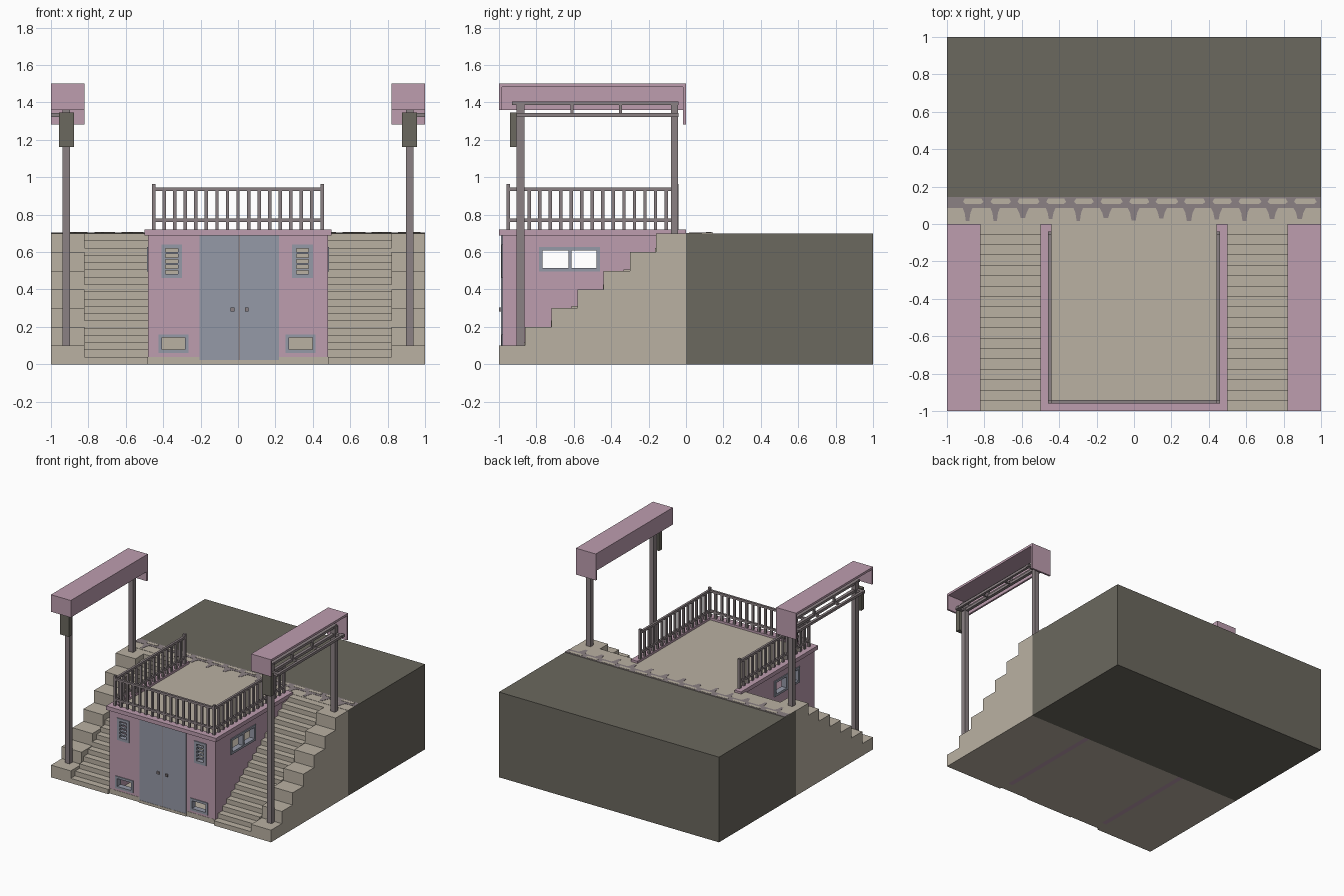
import bpy, bmesh, random
from mathutils import Vector

random.seed(4)
if "Cube" in bpy.data.objects:
    bpy.data.objects.remove(bpy.data.objects["Cube"])


def material(name, rgb):
    m = bpy.data.materials.new(name)
    m.use_nodes = True
    m.diffuse_color = (*rgb, 1)
    m.node_tree.nodes["Principled BSDF"].inputs["Base Color"].default_value = (*rgb, 1)
    return m


SAND = material("sandstone", (0.49, 0.44, 0.365))
PINK = material("dusty pink", (0.51, 0.34, 0.43))
EARTH = material("dark earth", (0.147, 0.138, 0.112))
METAL = material("mauve metal", (0.26, 0.22, 0.23))
BLUE = material("blue grey", (0.30, 0.32, 0.39))


def box(x0, x1, y0, y1, z0, z1):
    """A box as an outline plus the vector it is extruded along."""
    x0, x1 = sorted((x0, x1))
    return [(x0, y0, z0), (x1, y0, z0), (x1, y1, z0), (x0, y1, z0)], (0, 0, z1 - z0)


def build(name, prisms, mat):
    """Make one object from extruded outlines."""
    bm = bmesh.new()
    for outline, vec in prisms:
        face = bm.faces.new([bm.verts.new(p) for p in outline])
        ext = bmesh.ops.extrude_face_region(bm, geom=[face], use_keep_orig=True)
        bmesh.ops.translate(bm, vec=Vector(vec),
                            verts=[g for g in ext["geom"] if isinstance(g, bmesh.types.BMVert)])
    bmesh.ops.recalc_face_normals(bm, faces=bm.faces)
    me = bpy.data.meshes.new(name)
    bm.to_mesh(me)
    bm.free()
    me.materials.append(mat)
    ob = bpy.data.objects.new(name, me)
    bpy.context.scene.collection.objects.link(ob)
    return ob


def steps(y0, depth, rise, count, x0, x1):
    """Stair profile ending at y = 0, extruded along x."""
    pts = [(x0, y0, 0)]
    for i in range(count):
        pts.append((x0, y0 + i * depth, (i + 1) * rise))
        pts.append((x0, 0 if i == count - 1 else y0 + (i + 1) * depth, (i + 1) * rise))
    pts.append((x0, 0, 0))
    return pts, (x1 - x0, 0, 0)


def ring(axis, a0, a1, z0, z1, d0, d1, w):
    """Rectangular frame across x or y, with depth d0..d1 on the other axis."""
    bars = [(a0, a1, z0, z0 + w), (a0, a1, z1 - w, z1),
            (a0, a0 + w, z0 + w, z1 - w), (a1 - w, a1, z0 + w, z1 - w)]
    if axis == "x":
        return [box(p, q, d0, d1, r, t) for p, q, r, t in bars]
    return [box(d0, d1, p, q, r, t) for p, q, r, t in bars]


# Ground behind, with a paved edge along the terrace
build("ground_block", [box(-1, 1, 0, 1, 0, 0.70)], EARTH)
build("terrace_paving", [box(-1, 1, 0, 0.145, 0.698, 0.702)], SAND)
drips = [box(-1, 1, 0.085, 0.145, 0.70, 0.704)]
stones = []
for i in range(13):
    x = -0.89 + i * 0.148
    w, low = random.uniform(0.014, 0.02), random.uniform(0.015, 0.035)
    drips.append(([(x - w * 1.7, 0.086, 0.70), (x - w, 0.06, 0.70), (x - w * 0.6, low, 0.70),
                   (x + w * 0.6, low, 0.70), (x + w, 0.06, 0.70), (x + w * 1.7, 0.086, 0.70)],
                  (0, 0, 0.004)))
    c, h = x + 0.03, random.uniform(0.05, 0.062)
    stones.append(([(c - h, 0.118, 0.70), (c - h + 0.012, 0.108, 0.70), (c + h - 0.012, 0.108, 0.70),
                    (c + h, 0.118, 0.70), (c + h - 0.01, 0.136, 0.70), (c - h + 0.01, 0.136, 0.70)],
                   (0, 0, 0.006)))
build("paving_joints", drips, METAL)
build("edge_stones", stones, SAND)

# Staircases and stepped side walls
for s, side in ((1, "left"), (-1, "right")):
    build(f"stairs_{side}", [steps(-1, 1 / 18, 0.70 / 18, 18, s * 0.48, s * 0.82)], SAND)
    build(f"stepped_wall_{side}", [steps(-1, 0.14, 0.1, 7, s * 0.82, s * 1.0)], SAND)

# Hollow building with window openings
VENTS = [(-0.41, -0.30), (0.29, 0.40)]
LOW = [(-0.425, -0.265), (0.255, 0.415)]
walls = build("building_walls", [box(-0.48, 0.48, -0.98, 0, 0, 0.69)], PINK)
holes = [box(-0.44, 0.44, -0.94, 0.1, -0.1, 0.68)]
holes += [box(a, b, -1.1, -0.9, 0.46, 0.64) for a, b in VENTS]
holes += [box(a, b, -1.1, -0.9, 0.06, 0.16) for a, b in LOW]
holes += [box(-0.6, 0.6, -0.785, -0.46, 0.50, 0.625), box(-0.6, 0.6, -1.1, -0.9, -0.2, 0.04)]
for hole in holes:
    cutter = build("wall_cutter", [hole], PINK)
    cutter.hide_render = True
    mod = walls.modifiers.new("opening", "BOOLEAN")
    mod.operation, mod.solver, mod.object = "DIFFERENCE", "EXACT", cutter
    bpy.context.view_layer.objects.active = walls
    bpy.ops.object.modifier_apply(modifier=mod.name)
    bpy.data.objects.remove(cutter)

build("building_base", [box(-0.48, 0.48, -0.982, -0.9, 0, 0.04)], SAND)
build("room_floor", [box(-0.44, 0.44, -0.9, 0, 0, 0.02)], SAND)
build("room_back_wall", [box(-0.44, 0.44, -0.012, 0, 0.02, 0.68)], SAND)
build("door_threshold", [box(-0.205, 0.22, -0.99, -0.95, 0, 0.022)], SAND)
build("roof_deck", [box(-0.44, 0.44, -0.95, 0, 0.685, 0.702)], SAND)
build("roof_rim", [box(-0.5, 0.5, -1, -0.94, 0.688, 0.72),
                   box(-0.5, -0.44, -0.94, 0, 0.688, 0.72),
                   box(0.44, 0.5, -0.94, 0, 0.688, 0.72)], PINK)

# Double door
build("door_leaves", [box(-0.205, 0.004, -0.988, -0.975, 0.022, 0.688),
                      box(0.012, 0.22, -0.988, -0.975, 0.022, 0.688)], BLUE)
build("door_gap", [box(0.004, 0.012, -0.985, -0.975, 0.022, 0.688)], METAL)
build("door_knobs", [box(x - 0.01, x + 0.01, -1.0, -0.988, 0.283, 0.303) for x in (-0.03, 0.047)], METAL)

# Window frames and vent slats
frames = []
for a, b in VENTS:
    frames += ring("x", a, b, 0.46, 0.64, -0.987, -0.95, 0.022)
    frames += [box(a + 0.02, b - 0.02, -0.984, -0.96, z, z + 0.01)
               for z in (0.502, 0.531, 0.56, 0.59)]
for a, b in LOW:
    frames += ring("x", a, b, 0.06, 0.16, -0.987, -0.94, 0.018)
for s in (1, -1):
    d0, d1 = sorted((s * 0.44, s * 0.487))
    frames += ring("y", -0.785, -0.46, 0.497, 0.627, d0, d1, 0.019)
    frames.append(box(d0, d1, -0.628, -0.612, 0.51, 0.61))
build("window_frames", frames, BLUE)

# Roof railing on three sides
rail = []
for z0, z1 in ((0.762, 0.779), (0.927, 0.945)):
    rail.append(box(-0.46, 0.46, -0.96, -0.942, z0, z1))
    rail += [box(s * 0.442, s * 0.46, -0.942, -0.04, z0, z1) for s in (1, -1)]
for s in (1, -1):
    rail += [box(s * 0.441, s * 0.461, y, y + 0.02, 0.70, 0.963) for y in (-0.961, -0.06)]
    for i in range(1, 16):
        y = -0.951 + i * 0.0563
        rail.append(box(s * 0.443, s * 0.459, y - 0.009, y + 0.009, 0.70, 0.93))
for i in range(1, 16):
    x = -0.451 + i * 0.0564
    rail.append(box(x - 0.009, x + 0.009, -0.959, -0.943, 0.71, 0.93))
build("roof_railing", rail, METAL)

# Canopies over the stepped walls, open on the outer side
for s, side in ((1, "left"), (-1, "right")):
    build(f"canopy_{side}", [box(s * 0.82, s, -1, 0, 1.482, 1.5),
                             box(s * 0.82, s * 0.835, -0.985, -0.015, 1.36, 1.482),
                             box(s * 0.82, s, -1, -0.985, 1.36, 1.482),
                             box(s * 0.82, s, -0.015, 0, 1.283, 1.482)], PINK)
    build(f"canopy_posts_{side}", [box(s * 0.898, s * 0.938, -0.905, -0.863, 0.1, 1.40),
                                   box(s * 0.898, s * 0.938, -0.08, -0.042, 0.7, 1.40)], METAL)
    beams = [box(s * 0.905, s * 0.93, -0.93, -0.04, 1.385, 1.405),
             box(s * 0.975, s * 0.995, -0.905, -0.04, 1.322, 1.343),
             box(s * 0.905, s * 0.93, -0.91, -0.04, 1.322, 1.343),
             box(s * 0.85, s * 0.87, -0.905, -0.04, 1.385, 1.405)]
    for y in (-0.885, -0.06):
        beams += [box(s * 0.90, s, y - 0.012, y + 0.012, 1.322, 1.343),
                  box(s * 0.835, s * 0.93, y - 0.012, y + 0.012, 1.385, 1.405)]
    for y in (-0.61, -0.35):
        beams += [box(s * 0.91, s * 0.925, y - 0.008, y + 0.008, 1.343, 1.385),
                  box(s * 0.91, s * 0.98, y - 0.008, y + 0.008, 1.325, 1.34)]
    build(f"canopy_beams_{side}", beams, METAL)
    build(f"lantern_{side}", [box(s * 0.878, s * 0.958, -0.942, -0.905, 1.163, 1.345)], EARTH)
